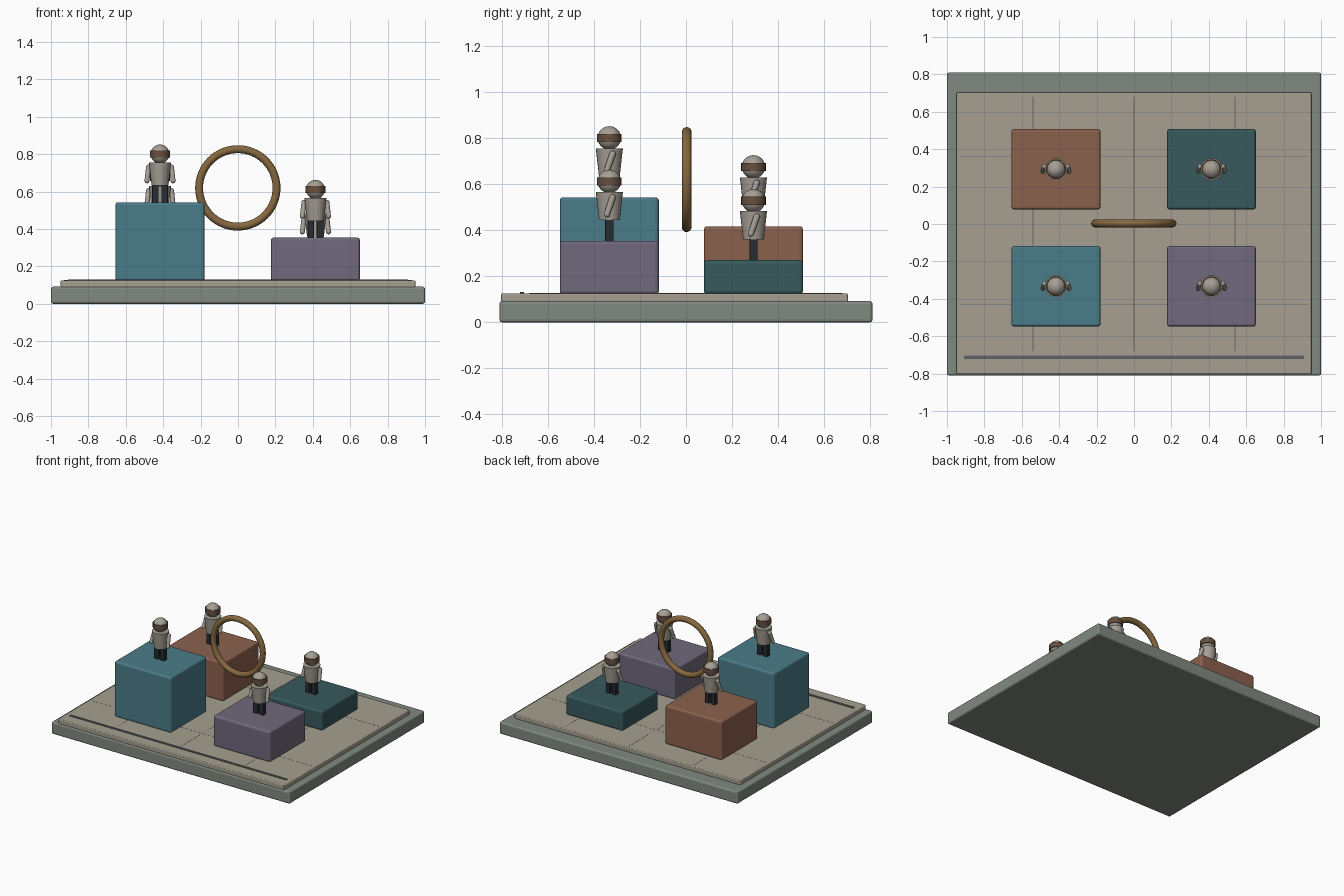
import bpy
from math import radians
from mathutils import Vector

if "Cube" in bpy.data.objects:
    bpy.data.objects.remove(bpy.data.objects["Cube"])


def mat(name, r, g, b):
    m = bpy.data.materials.new(name)
    m.diffuse_color = (r, g, b, 1)
    m.use_nodes = True
    m.node_tree.nodes["Principled BSDF"].inputs["Base Color"].default_value = m.diffuse_color
    return m


STONE = mat("grey_green", .22, .25, .22)
BOARD = mat("sand", .38, .35, .28)
LINE = mat("line_grey", .12, .13, .14)
CLOTH = mat("pale_cloth", .38, .35, .30)
VISOR = mat("dark_brown", .14, .08, .05)
BRASS = mat("brass", .24, .14, .05)
LEG = mat("charcoal", .02, .027, .035)
BLUE = mat("blue_teal", .07, .20, .25)
RUST = mat("rust", .26, .12, .075)
MAUVE = mat("mauve", .16, .14, .20)
DEEP = mat("deep_teal", .038, .10, .11)


def finish(name, m, smooth=False):
    ob = bpy.context.object
    ob.name = name
    ob.data.materials.append(m)
    if smooth:
        bpy.ops.object.shade_smooth_by_angle(angle=radians(40))
    return ob


def box(name, x0, x1, y0, y1, z0, z1, m, bevel=0.0):
    bpy.ops.mesh.primitive_cube_add(
        size=1, location=((x0 + x1) / 2, (y0 + y1) / 2, (z0 + z1) / 2))
    ob = bpy.context.object
    ob.scale = (x1 - x0, y1 - y0, z1 - z0)
    bpy.ops.object.transform_apply(location=False, rotation=False, scale=True)
    finish(name, m)
    if bevel:
        mod = ob.modifiers.new("soft_edges", 'BEVEL')
        mod.width, mod.segments = bevel, 3
    return ob


def rod(name, a, b, r_a, r_b, m, sides=24):
    a, b = Vector(a), Vector(b)
    d = b - a
    bpy.ops.mesh.primitive_cone_add(
        vertices=sides, radius1=r_a, radius2=r_b, depth=d.length,
        location=(a + b) / 2, rotation=d.to_track_quat('Z', 'Y').to_euler())
    return finish(name, m, True)


def ball(name, c, r, m, stretch=1.0):
    bpy.ops.mesh.primitive_uv_sphere_add(segments=24, ring_count=14, radius=r, location=c)
    bpy.context.object.scale.z = stretch
    return finish(name, m, True)


# plinth and inset board
box("plinth", -1, 1, -.81, .81, 0, .092, STONE, .012)
box("board", -.948, .948, -.803, .703, .088, .126, BOARD, .006)
box("front_strip", -.91, .91, -.722, -.703, .12, .131, LINE, .002)

# faint floor lines
for i, x in enumerate((-.54, 0, .54)):
    box(f"floor_line_long_{i}", x - .0015, x + .0015, -.68, .68, .12, .1265, LINE)
for i, y in enumerate((-.43, .36)):
    box(f"floor_line_cross_{i}", -.93, .93, y - .0015, y + .0015, .12, .1265, LINE)

# upright ring
bpy.ops.mesh.primitive_torus_add(
    location=(-.001, .003, .62), rotation=(radians(90), 0, 0),
    major_radius=.207, minor_radius=.021, major_segments=64, minor_segments=16)
finish("ring", BRASS, True)


def figure(tag, x, y, z):
    for side, s in (("left", -1), ("right", 1)):
        box(f"{tag}_{side}_leg", x + s * .025 - .018, x + s * .025 + .018,
            y - .018, y + .018, z - .003, z + .1, LEG, .004)
        top = (x + s * .061, y + .014, z + .188)
        low = (x + s * .07, y - .011, z + .115)
        rod(f"{tag}_{side}_arm", top, low, .014, .013, CLOTH, 12)
        ball(f"{tag}_{side}_shoulder", top, .014, CLOTH)
        ball(f"{tag}_{side}_hand", low, .0135, CLOTH)
    rod(f"{tag}_torso", (x, y, z + .09), (x, y, z + .213), .045, .059, CLOTH)
    ball(f"{tag}_head", (x, y, z + .258), .051, CLOTH)
    rod(f"{tag}_visor", (x, y, z + .24), (x, y, z + .276), .0535, .0535, VISOR)


# four blocks, each with a standing figure
for tag, x, y, top, m in (
        ("front_left", -.417, -.333, .543, BLUE),
        ("front_right", .414, -.333, .354, MAUVE),
        ("back_left", -.417, .293, .417, RUST),
        ("back_right", .414, .293, .27, DEEP)):
    box(f"{tag}_block", x - .238, x + .238, y - .215, y + .215, .122, top, m, .014)
    figure(tag, x, y, top)
